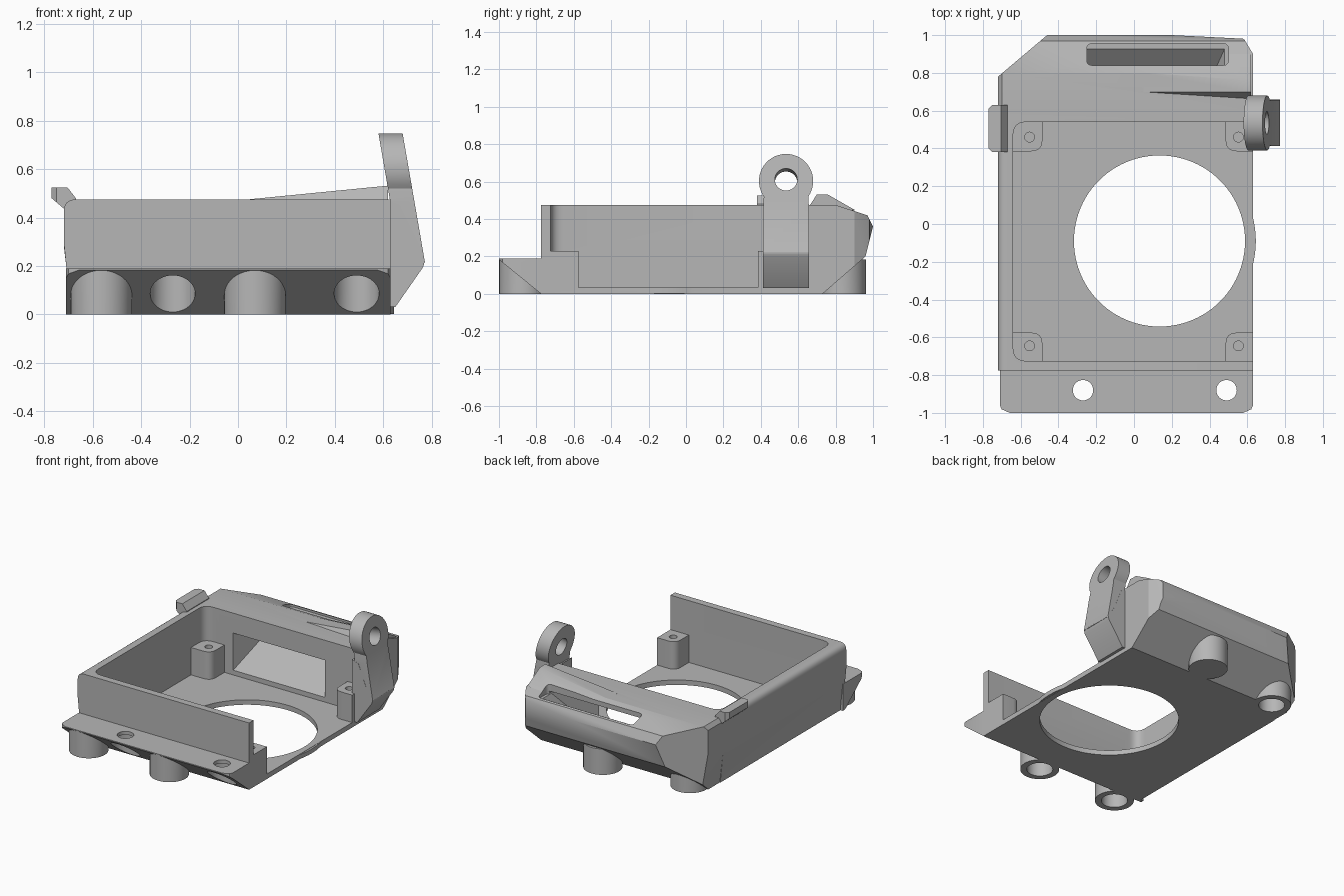
import bpy, bmesh, math
from mathutils import Vector, Matrix

cube = bpy.data.objects.get("Cube")
if cube:
    bpy.data.objects.remove(cube, do_unlink=True)

grey = bpy.data.materials.new("plain grey")
grey.use_nodes = True
COLOUR = (0.47, 0.47, 0.47, 1)
grey.diffuse_color = COLOUR
grey.node_tree.nodes["Principled BSDF"].inputs["Base Color"].default_value = COLOUR


def finish(name, bm):
    bmesh.ops.recalc_face_normals(bm, faces=bm.faces[:])
    mesh = bpy.data.meshes.new(name)
    bm.to_mesh(mesh)
    bm.free()
    mesh.materials.append(grey)
    ob = bpy.data.objects.new(name, mesh)
    bpy.context.collection.objects.link(ob)
    return ob


def rounded(points, steps=6):
    """Outline from (u, v, radius) corners."""
    out = []
    for i, (u, v, r) in enumerate(points):
        p = Vector((u, v))
        if not r:
            out.append(p)
            continue
        a = p + (Vector(points[i - 1][:2]) - p).normalized() * r
        b = p + (Vector(points[(i + 1) % len(points)][:2]) - p).normalized() * r
        for k in range(steps + 1):
            t = k / steps
            w = 0.586 * 2 * t * (1 - t) / (1 - 2 * t * (1 - t) * 0.293)
            w = 2 * t * (1 - t)
            out.append(a * (1 - t) ** 2 + p * w + b * t * t)
    return out


def prism(name, points, axis, lo, hi, cuts=()):
    """Extrude an outline along an axis; cuts are (point, outward normal) planes."""
    place = {"x": lambda u, v, t: (t, u, v),
             "y": lambda u, v, t: (u, t, v),
             "z": lambda u, v, t: (u, v, t)}[axis]
    bm = bmesh.new()
    rings = [[bm.verts.new(place(p[0], p[1], t)) for p in points] for t in (lo, hi)]
    bm.faces.new(rings[0])
    bm.faces.new(rings[1])
    n = len(points)
    for i in range(n):
        j = (i + 1) % n
        bm.faces.new((rings[0][i], rings[0][j], rings[1][j], rings[1][i]))
    for co, no in cuts:
        bmesh.ops.bisect_plane(bm, geom=bm.verts[:] + bm.edges[:] + bm.faces[:],
                               plane_co=co, plane_no=no, clear_outer=True)
        bmesh.ops.holes_fill(bm, edges=[e for e in bm.edges if e.is_boundary])
    return finish(name, bm)


def hull(name, points):
    bm = bmesh.new()
    for p in points:
        bm.verts.new(p)
    bmesh.ops.convex_hull(bm, input=bm.verts[:])
    return finish(name, bm)


def cylinder(name, x, y, r, lo, hi, sides=40):
    ring = [(x + r * math.cos(k * math.tau / sides), y + r * math.sin(k * math.tau / sides))
            for k in range(sides)]
    return prism(name, ring, "z", lo, hi)


def combine(target, tool, operation):
    mod = target.modifiers.new("combine", "BOOLEAN")
    mod.operation, mod.solver, mod.object = operation, "EXACT", tool
    bpy.context.view_layer.objects.active = target
    bpy.ops.object.modifier_apply(modifier=mod.name)
    bpy.data.objects.remove(tool, do_unlink=True)


def smooth(ob):
    bpy.ops.object.select_all(action="DESELECT")
    ob.select_set(True)
    bpy.context.view_layer.objects.active = ob
    bpy.ops.object.shade_smooth_by_angle(angle=math.radians(28))


def rect(x0, x1, y0, y1, r=0.0):
    return rounded([(x0, y0, r), (x1, y0, r), (x1, y1, r), (x0, y1, r)])


# Tray with a slightly tapered left side
section = rounded([(-0.69, 0, 0), (-0.71, 0.2, 0), (-0.72, 0.3, 0),
                   (-0.72, 0.475, 0.05), (0.63, 0.475, 0), (0.63, 0, 0)])
body = prism("tray_body", section, "y", -0.775, 0.6)

# Rear block with chamfered corners
rear = [(0.56, 0), (0.73, 0), (0.96, 0.2), (1.0, 0.36), (0.97, 0.42), (0.8, 0.475), (0.56, 0.475)]
corner_cuts = [((-0.72, 0.78, 0), (-0.22, 0.26, 0)), ((0.63, 0.9, 0), (0.5, 0.3, 0)),
               ((0.6, 0.965, 0), (0.4, 0.6, 0)), ((0.2, 1.0, 0), (0.05, 1, 0)),
               ((-0.71, 0.6, 0.2), (-1, 0, -0.12)), ((-0.71, 0.6, 0.46), (-1, 0, 0.8))]
block = prism("rear_block", rear, "x", -0.72, 0.63, corner_cuts)
combine(body, block, "UNION")
ramp = hull("rear_ramp", [(0.05, 0.7, 0.46), (0.05, 0.7, 0.476), (0.62, 0.7, 0.532),
                          (0.62, 0.66, 0.47), (0.62, 0.76, 0.53), (0.62, 0.9, 0.45),
                          (0.05, 0.9, 0.43), (0.05, 0.8, 0.473), (0.62, 0.7, 0.4)])
combine(body, ramp, "UNION")

# Front flange, sloped underneath
flange_cuts = [((0.63, -0.96, 0), (0.9, -0.4, 0)), ((0.6, -0.99, 0), (0.4, -0.9, 0)),
               ((-0.71, -0.96, 0), (-0.9, -0.4, 0)), ((-0.68, -0.99, 0), (-0.4, -0.9, 0))]
flange = prism("front_flange", [(-1, 0.19), (-1, 0.183), (-0.775, 0), (-0.75, 0), (-0.75, 0.19)],
               "x", -0.71, 0.63, flange_cuts)
combine(body, flange, "UNION")

# Feet and the floor bulge around the opening
for x, y in ((-0.565, -0.872), (0.07, -0.872), (0.07, 0.835), (-0.55, 0.74)):
    combine(body, cylinder("foot", x, y, 0.127, 0, 0.185), "UNION")
combine(body, cylinder("floor_bulge", 0.135, -0.09, 0.51, 0.002, 0.033, 96), "UNION")

# Cavity, open on one side
cavity = rounded([(-0.64, -0.725, 0.07), (1, -0.725, 0), (1, 0.54, 0), (-0.64, 0.54, 0.07)])
combine(body, prism("cavity", cavity, "z", 0.035, 1), "DIFFERENCE")

# Air duct from the inner window to the top slot
window = [(x, 0.53, z) for x in (-0.42, 0.3) for z in (0.06, 0.33)]
slot = [(x, y, 0.43) for x in (-0.24, 0.49) for y in (0.845, 0.95)]
combine(body, hull("duct", window + slot), "DIFFERENCE")
combine(body, prism("slot", rect(-0.25, 0.5, 0.84, 0.955, 0.03), "z", 0.41, 0.7), "DIFFERENCE")

# Flange screw holes, foot recesses and the large opening
for x in (-0.27, 0.49):
    combine(body, cylinder("counterbore", x, -0.88, 0.093, -0.1, 0.165), "DIFFERENCE")
    combine(body, cylinder("screw_hole", x, -0.88, 0.054, -0.1, 0.4), "DIFFERENCE")
for x, y in ((-0.565, -0.872), (0.07, -0.872), (-0.55, 0.74)):
    combine(body, cylinder("recess", x, y, 0.085, -0.1, 0.1), "DIFFERENCE")
combine(body, cylinder("opening", 0.135, -0.09, 0.453, -0.1, 0.2, 96), "DIFFERENCE")

# Corner screw posts
for outer, inner, screw in ((-0.66, -0.485, -0.553), (0.63, 0.485, 0.553)):
    for wall, front, sy in ((-0.74, -0.575, -0.645), (0.56, 0.385, 0.46)):
        post = rounded([(outer, wall, 0), (inner, wall, 0), (inner, front, 0.06), (outer, front, 0)])
        combine(body, prism("post", post, "z", 0.02, 0.23), "UNION")
        combine(body, cylinder("post_hole", screw, sy, 0.026, 0.1, 0.4, 20), "DIFFERENCE")
smooth(body)

# Hinge arm: upright lug leaning inwards over a wedge-shaped root
arc = [(0.535 + 0.145 * math.cos(a), 0.603 + 0.145 * math.sin(a))
       for a in [math.radians(-35 + 250 * k / 32) for k in range(33)]]
arm = prism("hinge_arm", [(0.413, 0.215), (0.657, 0.215), (0.657, 0.47)] + arc + [(0.413, 0.47)],
            "x", 0, 0.1)
for v in arm.data.vertices:
    v.co.x += 0.67 - 0.173 * (v.co.z - 0.23)
root = prism("arm_root", [(0.61, 0.03), (0.65, 0.03), (0.765, 0.195), (0.772, 0.22),
                          (0.72, 0.3), (0.66, 0.45), (0.61, 0.47)], "y", 0.412, 0.658)
combine(arm, root, "UNION")
pin = cylinder("pin_hole", 0, 0, 0.06, -0.3, 0.3)
pin.data.transform(Matrix.Translation((0.655, 0.535, 0.603)) @ Matrix.Rotation(math.pi / 2 - 0.17, 4, "Y"))
combine(arm, pin, "DIFFERENCE")
smooth(arm)

# Side clip with chamfered ends
clip = [(-0.77, 0.48), (-0.77, 0.525), (-0.705, 0.525), (-0.67, 0.48), (-0.67, 0.42), (-0.7, 0.42)]
prism("side_clip", clip, "y", 0.38, 0.63,
      [((-0.77, 0.4, 0), (-1, -1, 0)), ((-0.77, 0.61, 0), (-1, 1, 0))])
